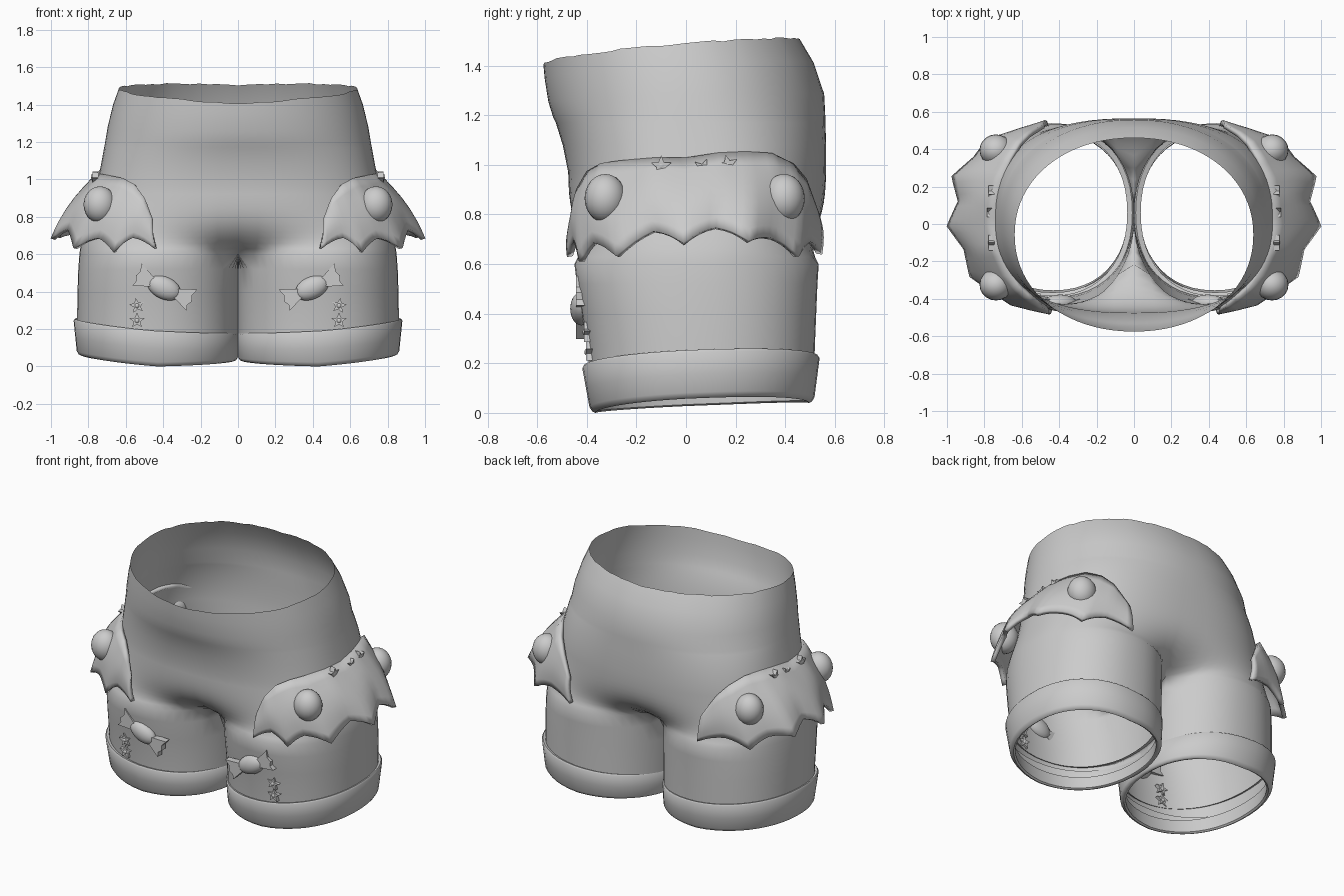
import bpy, bmesh, math, random
from mathutils import Vector, Matrix

if "Cube" in bpy.data.objects:
    bpy.data.objects.remove(bpy.data.objects["Cube"])

random.seed(4)
grey = bpy.data.materials.new("plain grey")
grey.diffuse_color = (0.6, 0.6, 0.6, 1)
grey.use_nodes = True
grey.node_tree.nodes["Principled BSDF"].inputs["Base Color"].default_value = grey.diffuse_color


def finish(name, bm, angle=40, solid=0.0):
    """Turn a right-hand-side bmesh into a mirrored, smooth shaded object."""
    me = bpy.data.meshes.new(name)
    bmesh.ops.recalc_face_normals(bm, faces=bm.faces)
    bm.to_mesh(me)
    bm.free()
    me.materials.append(grey)
    ob = bpy.data.objects.new(name, me)
    bpy.context.collection.objects.link(ob)
    bpy.ops.object.select_all(action='DESELECT')
    ob.select_set(True)
    bpy.context.view_layer.objects.active = ob
    bpy.ops.object.shade_smooth_by_angle(angle=math.radians(angle))
    if solid:
        m = ob.modifiers.new("thickness", 'SOLIDIFY')
        m.thickness, m.offset = solid, 0
    m = ob.modifiers.new("mirror", 'MIRROR')
    m.merge_threshold = 0.0005
    return ob


def bridge(bm, a, b, closed):
    n = len(a)
    for i in range(n if closed else n - 1):
        j = (i + 1) % n
        bm.faces.new((a[i], a[j], b[j], b[i]))


def oval(angle, x0, x1, yf, yb, n=2.0):
    c, s = math.cos(angle), math.sin(angle)
    px = math.copysign(abs(c) ** (2 / n), c)
    py = math.copysign(abs(s) ** (2 / n), s)
    return ((x0 + x1) / 2 + (x1 - x0) / 2 * px, (yf + yb) / 2 + (yb - yf) / 2 * py)


# ---- Shorts: half rings over the hips that turn into closed leg rings ----
M, K = 40, 8
bm = bmesh.new()
hips = [(1.455, .638, -.575, .46, 2.1), (1.38, .668, -.57, .515, 2.1), (1.27, .697, -.555, .557, 2.15),
        (1.19, .712, -.535, .562, 2.2), (1.17, .716, -.525, .562, 2.25), (1.08, .732, -.497, .565, 2.4),
        (0.97, .755, -.475, .565, 2.5)]
prev = None
for k, (z, x, yf, yb, n) in enumerate(hips):
    ring = []
    for i in range(M + 1):
        a = math.pi * (i / M - .5)
        px, py = oval(a, -x, x, yf, yb, n)
        tilt = max(0, 1 - k / 3)
        pz = z + tilt * (.047 * math.sin(a) + .03 * math.cos(a))
        if k == 0:
            pz += random.uniform(-.004, .004)
        ring.append(bm.verts.new((0 if i in (0, M) else px, py, pz)))
    if prev:
        bridge(bm, prev, ring, False)
    prev = ring
# blend from hips to legs, with the centre seam drawn in late
for k in range(1, 12):
    t = k / 11
    w = t ** 3.2
    z = .97 - .37 * t ** .85
    ring = []
    for i in range(M + 1):
        u = i / M
        x = .755 + .085 * t
        p = oval(math.pi * (u - .5), -x, x, -.475 + .015 * t, .565 - .02 * t, 2.5 + .2 * t)
        q = oval(math.radians(-150 + 300 * u), 0, .848, -.45, .535, 2.15)
        px = p[0] * (1 - w) + q[0] * w
        ring.append(bm.verts.new((0 if i in (0, M) else px, p[1] * (1 - w) + q[1] * w, z)))
    bridge(bm, prev, ring, False)
    prev = ring
# crotch line closes the leg ring
ya, yb = prev[-1].co.y, prev[0].co.y
for i in range(1, K):
    f = i / K
    prev.append(bm.verts.new((0, ya + (yb - ya) * f, .60 - .02 * math.sin(math.pi * f))))
# leg tubes
for z, x1, yf, yb in [(.52, .854, -.44, .53), (.4, .858, -.42, .525), (.28, .86, -.40, .52), (.15, .86, -.388, .516)]:
    ring = []
    for i in range(M + K):
        d = -150 + 300 * i / M if i <= M else 150 + 60 * (i - M) / K
        px, py = oval(math.radians(d), .001, x1, yf, yb, 2.2)
        ring.append(bm.verts.new((px, py, z)))
    bridge(bm, prev, ring, True)
    prev = ring
finish("shorts_body", bm, 50)

# ---- Rolled cuffs ----
bm = bmesh.new()
prev = None
for h, inset in [(.95, .035), (1, .008), (.95, 0), (.5, 0), (.12, 0), (.03, .008), (0, .02), (.04, .032), (.5, .034)]:
    ring = []
    for i in range(48):
        a = math.tau * i / 48
        c, s = math.cos(a), math.sin(a)
        px, py = oval(a, .001 + inset, .86 + .02 * h - inset,
                      -.385 - .035 * h + inset, .515 + .025 * h - inset, 2.2)
        lo = .02 + .02 * s + (.04 * c if c > 0 else -.01 * c)
        hi = .21 + .02 * s + (.045 if c > 0 else .025) * c
        ring.append(bm.verts.new((px, py, lo + (hi - lo) * h)))
    if prev:
        bridge(bm, prev, ring, True)
    prev = ring
finish("cuffs", bm, 50)

# ---- Scalloped wing flaps around the hips: lower edge, upper edge ----
wing = [((.44, -.468, .63), (.46, -.448, .78)), ((.56, -.44, .69), (.50, -.43, .90)),
        ((.66, -.42, .61), (.55, -.39, .97)), ((.74, -.365, .685), (.61, -.335, 1.0)),
        ((.87, -.275, .63), (.66, -.26, 1.01)), ((.90, -.13, .73), (.72, -.13, 1.02)),
        ((.99, -.01, .68), (.735, 0, 1.02)), ((.93, .12, .745), (.73, .13, 1.04)),
        ((.965, .25, .69), (.70, .24, 1.045)), ((.85, .35, .70), (.66, .34, 1.04)),
        ((.78, .445, .63), (.61, .425, 1.0)), ((.63, .49, .69), (.56, .475, .94)),
        ((.46, .537, .64), (.48, .525, .8))]
bm = bmesh.new()
rows = []
S = 4
N = (len(wing) - 1) * S
for j in range(N + 1):
    k = min(j // S, len(wing) - 2)
    f = j / S - k
    lo = Vector(wing[k][0]).lerp(Vector(wing[k + 1][0]), f)
    lo.z += .01 * math.sin(math.pi * f)
    hi = Vector(wing[k][1]).lerp(Vector(wing[k + 1][1]), f)
    out = Vector((hi.x - .35, hi.y - .04, 0)).normalized()
    bulge = .012 + .022 * math.sin(math.pi * j / N)
    col = []
    for v in range(8):
        t = v / 7
        p = hi.lerp(lo, t) + out * bulge * math.sin(math.pi * t)
        col.append(bm.verts.new(p))
    rows.append(col)
for a, b in zip(rows, rows[1:]):
    bridge(bm, a, b, False)
finish("wing_flaps", bm, 50, .026)


def ball(bm, loc, radii, rot=Matrix()):
    bmesh.ops.create_uvsphere(bm, u_segments=20, v_segments=12, radius=1,
                              matrix=Matrix.Translation(loc) @ rot @ Matrix.Diagonal((*radii, 1)))


def plate(bm, pts, depth, mat):
    """Outline in the xz plane, thickened along y."""
    a = [bm.verts.new(mat @ Vector((x, -depth, z))) for x, z in pts]
    b = [bm.verts.new(mat @ Vector((x, depth, z))) for x, z in pts]
    bm.faces.new(a)
    bm.faces.new(b[::-1])
    bridge(bm, a, b, True)


# ---- Round eyes on the flaps ----
bm = bmesh.new()
for y in (-.325, .395):
    ball(bm, (.738, y, .865), (.088, .084, .098))
finish("flap_eyes", bm)

# ---- Wrapped sweets on the leg fronts ----
bm = bmesh.new()
turn = Matrix.Rotation(math.radians(-25), 4, 'Y')
m = Matrix.Translation((.395, -.422, .42)) @ turn
ball(bm, m.translation, (.095, .045, .06), turn)
for s in (-1, 1):
    fan = [(.06, .022), (.165, .068), (.152, .025), (.165, -.005), (.15, -.03), (.16, -.06), (.06, -.022)]
    plate(bm, [(s * x, z) for x, z in fan], .022, m)
finish("sweets", bm)

# ---- Tiny bows: on the leg fronts and along the flap tops ----
bm = bmesh.new()
spots = [((.54, -.395, .325), 0, 10), ((.54, -.388, .245), 0, 0)]
spots += [((x, y, z), 90, r) for x, y, z, r in ((.762, -.10, .995, 0), (.77, .07, .985, 20), (.762, .17, 1.0, -15))]
for loc, yaw, roll in spots:
    m = (Matrix.Translation(loc) @ Matrix.Rotation(math.radians(yaw), 4, 'Z')
         @ Matrix.Rotation(math.radians(roll), 4, 'Y'))
    star = []
    for i in range(10):
        r = .043 if i % 2 == 0 else .019
        star.append((r * math.sin(math.tau * i / 10), r * math.cos(math.tau * i / 10)))
    plate(bm, star, .016, m)
    ball(bm, m.translation, (.018, .022, .018))
finish("tiny_bows", bm)
